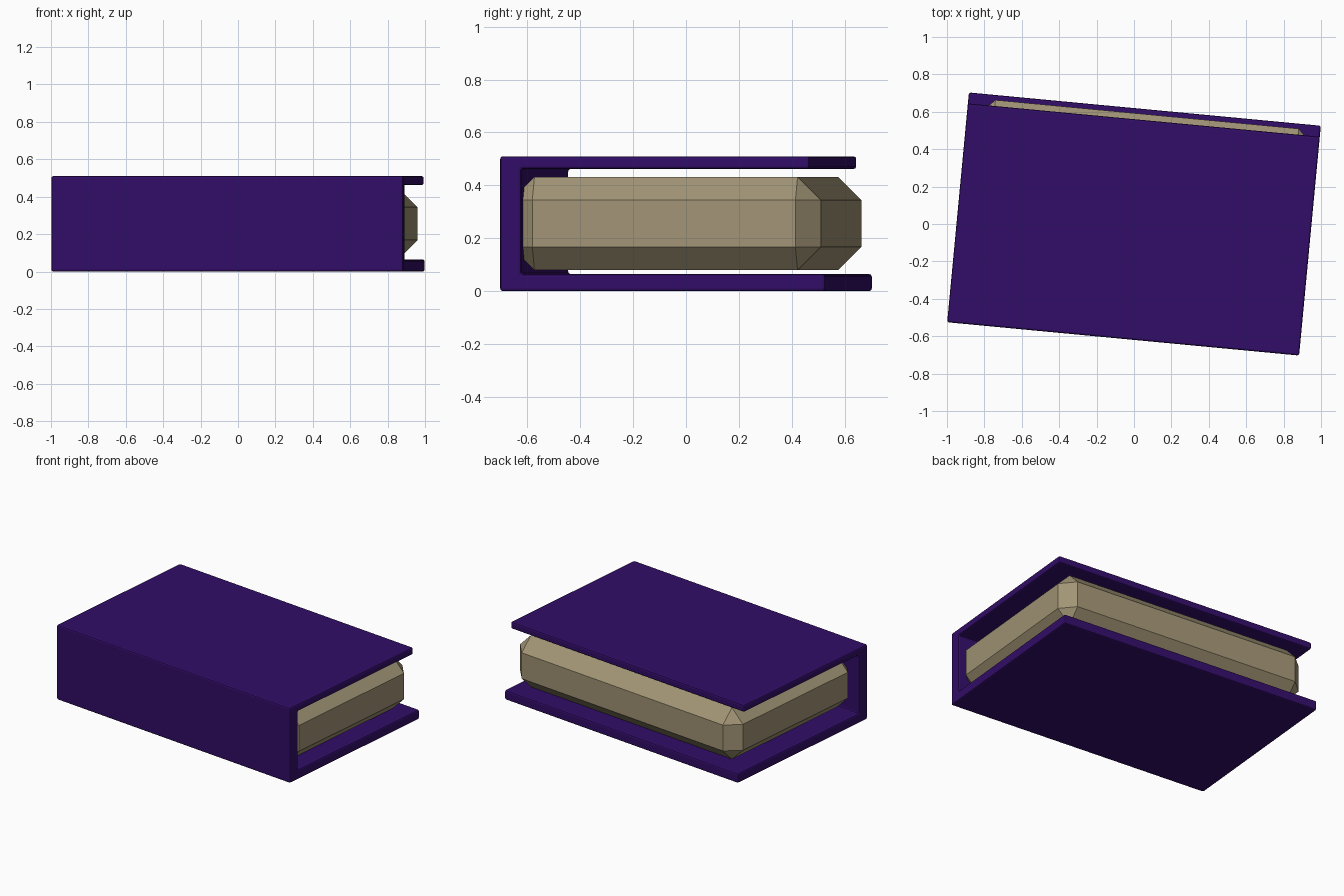
import bpy, bmesh, math

if "Cube" in bpy.data.objects:
    bpy.data.objects.remove(bpy.data.objects["Cube"])

ANGLE = math.radians(-5.4)


def material(name, rgb):
    m = bpy.data.materials.new(name)
    m.diffuse_color = (*rgb, 1)
    m.use_nodes = True
    m.node_tree.nodes["Principled BSDF"].inputs["Base Color"].default_value = m.diffuse_color
    return m


def extruded(name, profile, x0, x1, mat, bevel, segments):
    """Extrude a (y, z) profile along x, bevel it and turn it on the table."""
    bm = bmesh.new()
    face = bm.faces.new([bm.verts.new((x0, y, z)) for y, z in profile])
    new = bmesh.ops.extrude_face_region(bm, geom=[face])["geom"]
    bmesh.ops.translate(bm, vec=(x1 - x0, 0, 0),
                        verts=[g for g in new if isinstance(g, bmesh.types.BMVert)])
    bmesh.ops.recalc_face_normals(bm, faces=bm.faces)
    me = bpy.data.meshes.new(name)
    bm.to_mesh(me)
    bm.free()
    me.materials.append(mat)
    ob = bpy.data.objects.new(name, me)
    bpy.context.collection.objects.link(ob)
    ob.rotation_euler.z = ANGLE
    mod = ob.modifiers.new("Bevel", "BEVEL")
    mod.width = bevel
    mod.segments = segments
    return ob


purple = material("cover_purple", (0.032, 0.004, 0.138))
paper = material("paper", (0.36, 0.30, 0.18))

# Cover: spine and both boards as one C profile, top board slightly shorter
extruded("book_cover",
         [(-0.617, 0), (0.617, 0), (0.617, 0.065), (-0.536, 0.065),
          (-0.536, 0.462), (0.558, 0.462), (0.558, 0.51), (-0.617, 0.51)],
         -0.945, 0.945, purple, 0.01, 2)

# Page block: heavily chamfered box, pushed into the spine
extruded("page_block",
         [(-0.585, 0.08), (0.59, 0.08), (0.59, 0.432), (-0.585, 0.432)],
         -0.888, 0.917, paper, 0.088, 1)
